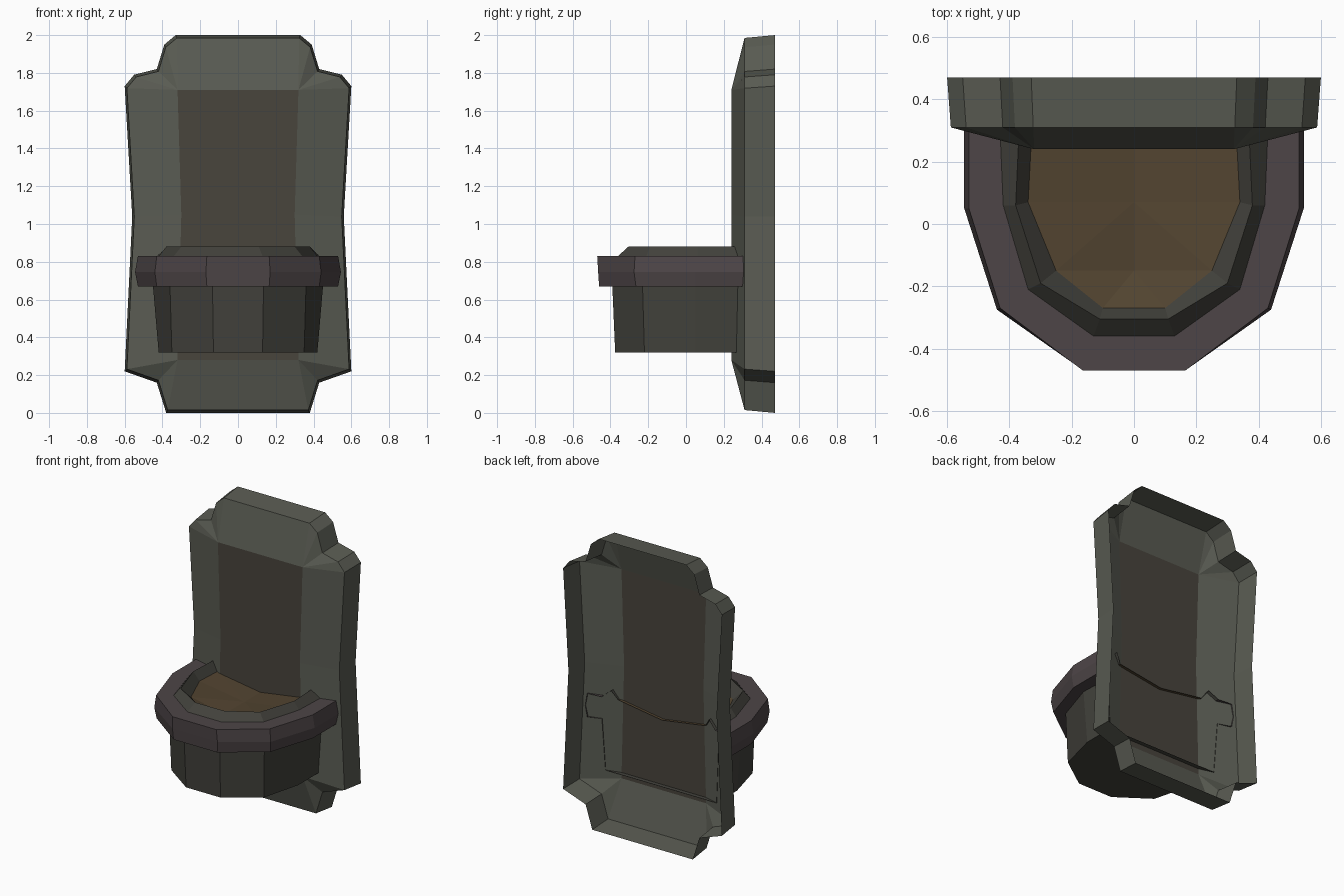
import bpy, bmesh

if "Cube" in bpy.data.objects:
    bpy.data.objects.remove(bpy.data.objects["Cube"])


def material(name, rgb):
    m = bpy.data.materials.new(name)
    m.diffuse_color = (*rgb, 1)
    m.use_nodes = True
    m.node_tree.nodes["Principled BSDF"].inputs["Base Color"].default_value = m.diffuse_color
    return m


STONE = material("grey_green", (0.10, 0.105, 0.085))
CENTRE = material("worn_panel", (0.065, 0.058, 0.045))
BASE = material("dark_base", (0.055, 0.054, 0.045))
RIM = material("purple_rim", (0.075, 0.06, 0.063))
WATER = material("brown_water", (0.085, 0.058, 0.03))


def build(name, verts, faces, mats, mat_of=None):
    mesh = bpy.data.meshes.new(name)
    mesh.from_pydata(verts, [], faces)
    for m in mats:
        mesh.materials.append(m)
    if mat_of:
        for p, i in zip(mesh.polygons, mat_of):
            p.material_index = i
    bm = bmesh.new()
    bm.from_mesh(mesh)
    bmesh.ops.recalc_face_normals(bm, faces=bm.faces)
    bm.to_mesh(mesh)
    bm.free()
    obj = bpy.data.objects.new(name, mesh)
    bpy.context.collection.objects.link(obj)
    return obj


def mirrored(half):
    """Half outline on +x, followed by its mirror image in reverse order."""
    return half + [(-x, v) for x, v in reversed(half)]


# Back plate: open-backed shell with notched corners and a raised flat panel
outline = mirrored([(.38, 0), (.43, .16), (.60, .22), (.56, 1.04), (.60, 1.73),
                    (.55, 1.79), (.43, 1.82), (.39, 1.95), (.33, 2.0)])
panel = mirrored([(.32, .28), (.30, 1.05), (.32, 1.71)])
near = [0, 0, 0, 1, 2, 2, 2, 2, 2]
near += [5 - i for i in reversed(near)]
n = len(outline)
verts = [(x, .47, z) for x, z in outline]
verts += [(x * .98, .31, 1 + (z - 1) * .985) for x, z in outline]
verts += [(x, .24, z) for x, z in panel]
faces = []
for i in range(n):
    j = (i + 1) % n
    faces.append((i, j, n + j, n + i))
    slope = [n + i, n + j, 2 * n + near[j], 2 * n + near[i]]
    faces.append(tuple(dict.fromkeys(slope)))
k = 2 * n
faces += [(k, k + 1, k + 4, k + 5), (k + 1, k + 2, k + 3, k + 4)]
build("back_plate", verts, faces, [STONE, CENTRE], [0] * (2 * n) + [1, 1])


# Bowl parts: stacked U-shaped sections, open where they enter the plate
def loft(name, sections, mat, cap=False):
    verts, faces = [], []
    for z, half in sections:
        verts += [(x, y, z) for x, y in mirrored(half)]
    for r in range(len(sections) - 1):
        for i in range(7):
            a = r * 8 + i
            faces.append((a, a + 1, a + 9, a + 8))
    if cap:
        faces.append(tuple(range(8)))
    return build(name, verts, faces, [mat])


base_top = [(.44, .28), (.45, .05), (.36, -.23), (.135, -.39)]
lip_foot = [(.43, .30), (.42, .06), (.34, -.21), (.13, -.36)]
water_edge = [(.33, .26), (.34, .07), (.25, -.15), (.10, -.27)]

loft("bowl_base", [
    (.32, [(.42, .27), (.42, .05), (.35, -.22), (.13, -.375)]),
    (.67, base_top)], BASE, cap=True)

loft("bowl_rim", [
    (.67, base_top),
    (.67, [(.53, .31), (.53, .05), (.43, -.265), (.165, -.46)]),
    (.745, [(.545, .31), (.545, .05), (.44, -.275), (.17, -.465)]),
    (.83, [(.53, .31), (.53, .05), (.43, -.27), (.165, -.47)]),
    (.83, lip_foot)], RIM)

loft("bowl_lip", [
    (.83, lip_foot),
    (.88, [(.37, .28), (.38, .06), (.30, -.19), (.11, -.305)]),
    (.82, water_edge)], BASE)

# Water: shallow dished surface inside the lip
verts = [(x, y, .82) for x, y in mirrored(water_edge)]
verts += [(0, y, .77) for y in (.26, .07, -.15)]
faces = [(2, 3, 10), (3, 4, 10), (4, 5, 10)]
for a, b, c in ((0, 1, 2), (7, 6, 5)):
    faces += [(a, b, 9), (a, 9, 8), (b, c, 9), (c, 10, 9)]
build("water", verts, faces, [WATER])
